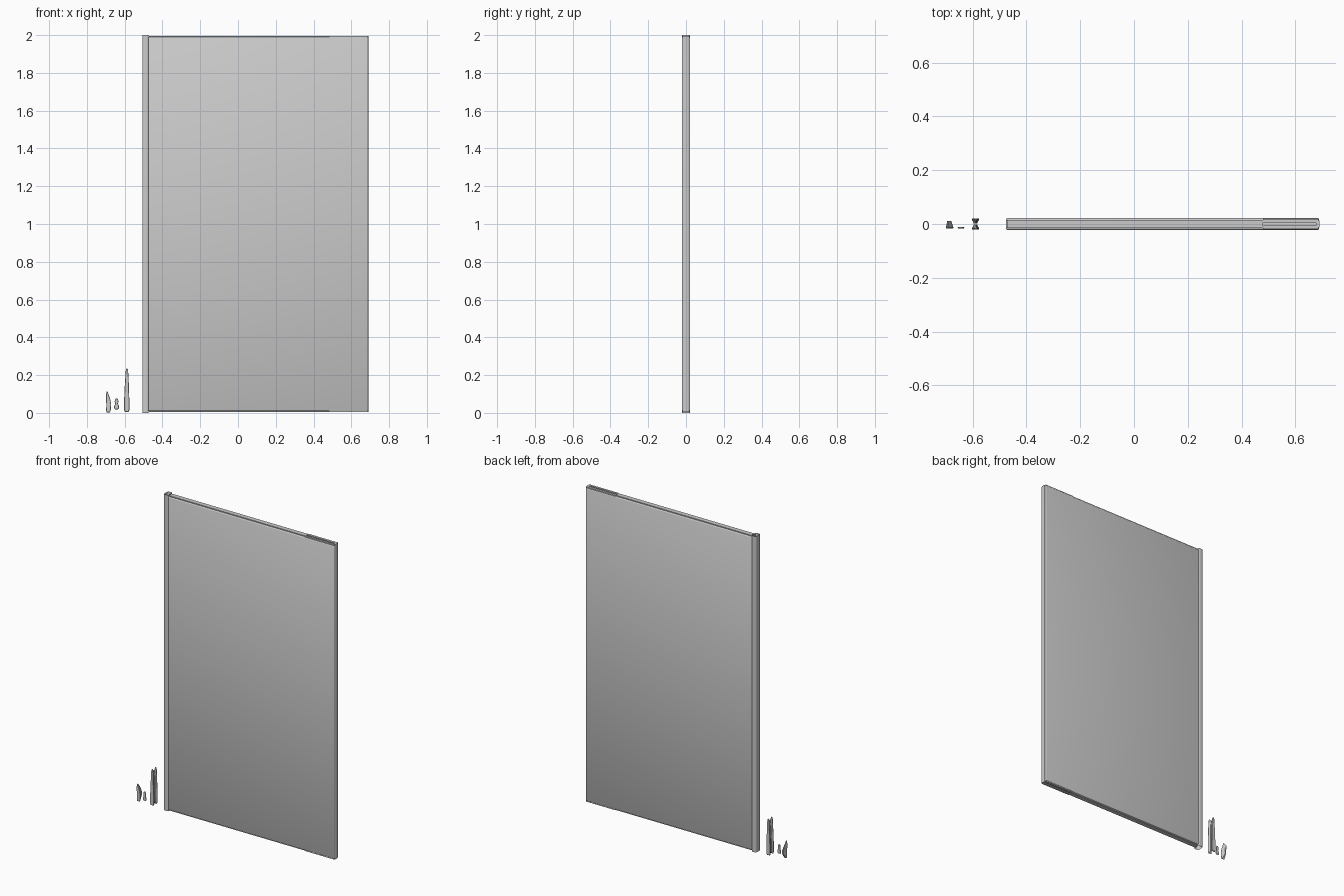
import bpy, bmesh, math

if "Cube" in bpy.data.objects:
    bpy.data.objects.remove(bpy.data.objects["Cube"])


def finish(name, bm, smooth=True):
    bmesh.ops.recalc_face_normals(bm, faces=bm.faces)
    me = bpy.data.meshes.new(name)
    bm.to_mesh(me)
    bm.free()
    ob = bpy.data.objects.new(name, me)
    bpy.context.collection.objects.link(ob)
    if smooth:
        bpy.ops.object.select_all(action='DESELECT')
        ob.select_set(True)
        bpy.context.view_layer.objects.active = ob
        bpy.ops.object.shade_smooth_by_angle(angle=math.radians(35))
    return ob


def rounded_rect(x0, x1, y0, y1, r, n=4):
    pts = []
    for cx, cy, a in ((x1 - r, y1 - r, 0), (x0 + r, y1 - r, 90),
                      (x0 + r, y0 + r, 180), (x1 - r, y0 + r, 270)):
        for i in range(n + 1):
            t = math.radians(a + 90 * i / n)
            pts.append((cx + r * math.cos(t), cy + r * math.sin(t)))
    return pts


def loft(name, rings, caps=True):
    bm = bmesh.new()
    loops = [[bm.verts.new(p) for p in ring] for ring in rings]
    n = len(loops[0])
    for a, b in zip(loops, loops[1:]):
        for i in range(n):
            j = (i + 1) % n
            bm.faces.new((a[i], a[j], b[j], b[i]))
    if caps:
        bm.faces.new(loops[0])
        bm.faces.new(loops[-1])
    return finish(name, bm)


def upright(name, x0, x1, y0, y1, z0, z1, r, caps=True):
    sec = rounded_rect(x0, x1, y0, y1, r)
    return loft(name, [[(x, y, z) for x, y in sec] for z in (z0, z1)], caps)


# Door panel with slightly rounded top and bottom edges
rings = []
for z, inset in ((0.010, 0.005), (0.012, 0.002), (0.016, 0),
                 (1.984, 0), (1.988, 0.002), (1.990, 0.005)):
    rings.append([(x, y, z) for x, y in
                  rounded_rect(-0.475, 0.688, -0.022 + inset, 0.022 - inset, 0.006)])
loft("door_panel", rings)

# Open hinge tube along the left edge
upright("hinge_tube", -0.505, -0.473, -0.022, 0.022, 0.0, 2.0, 0.008, caps=False)

# Edge rails at top and bottom, split into a groove near the right end
for label, z0, z1 in (("bottom", 0.004, 0.012), ("top", 1.988, 1.996)):
    upright(label + "_rail", -0.472, 0.48, -0.015, 0.015, z0, z1, 0.002)
    for side, y0, y1 in (("front", -0.019, -0.006), ("back", 0.004, 0.019)):
        upright(f"{label}_{side}_lip", 0.48, 0.686, y0, y1, z0, z1, 0.002)

# Closing strip along the right edge
upright("closing_strip", 0.676, 0.690, -0.014, 0.014, 0.004, 1.996, 0.004)


def fragment(name, side, depths):
    """side: (z, centre x, half width); depths: (y, width scale, height scale)."""
    zmid = (side[0][0] + side[-1][0]) / 2
    rings = []
    for y, ws, hs in depths:
        right = [(cx + w * ws, y, zmid + (z - zmid) * hs) for z, cx, w in side]
        left = [(cx - w * ws, y, zmid + (z - zmid) * hs) for z, cx, w in side]
        rings.append(right + left[::-1])
    loft(name, rings)


# Small loose handle pieces beside the door
grip = [(0.005, -0.589, 0.010), (0.015, -0.589, 0.014), (0.06, -0.589, 0.014),
        (0.12, -0.589, 0.012), (0.18, -0.588, 0.009), (0.225, -0.588, 0.006),
        (0.235, -0.588, 0.003)]
for name, s in (("front_handle", -1), ("back_handle", 1)):
    fragment(name, grip, [(s * 0.020, 0.85, 0.97), (s * 0.016, 1, 1),
                          (s * 0.008, 0.6, 0.92), (s * 0.002, 0.5, 0.85)])

tall = [(0.003, -0.687, 0.008), (0.012, -0.686, 0.012), (0.045, -0.684, 0.013),
        (0.075, -0.688, 0.011), (0.10, -0.692, 0.006), (0.114, -0.693, 0.002)]
fragment("lever_piece", tall, [(-0.017, 0.85, 0.95), (-0.013, 1, 1),
                               (-0.003, 0.75, 0.8), (0.012, 0.35, 0.45)])

knob = [(0.018, -0.643, 0.008), (0.026, -0.643, 0.013), (0.038, -0.643, 0.012),
        (0.048, -0.643, 0.007), (0.060, -0.643, 0.010), (0.070, -0.643, 0.008),
        (0.077, -0.643, 0.003)]
fragment("lock_plate", knob, [(-0.017, 0.8, 0.92), (-0.014, 1, 1), (-0.011, 0.8, 0.92)])
